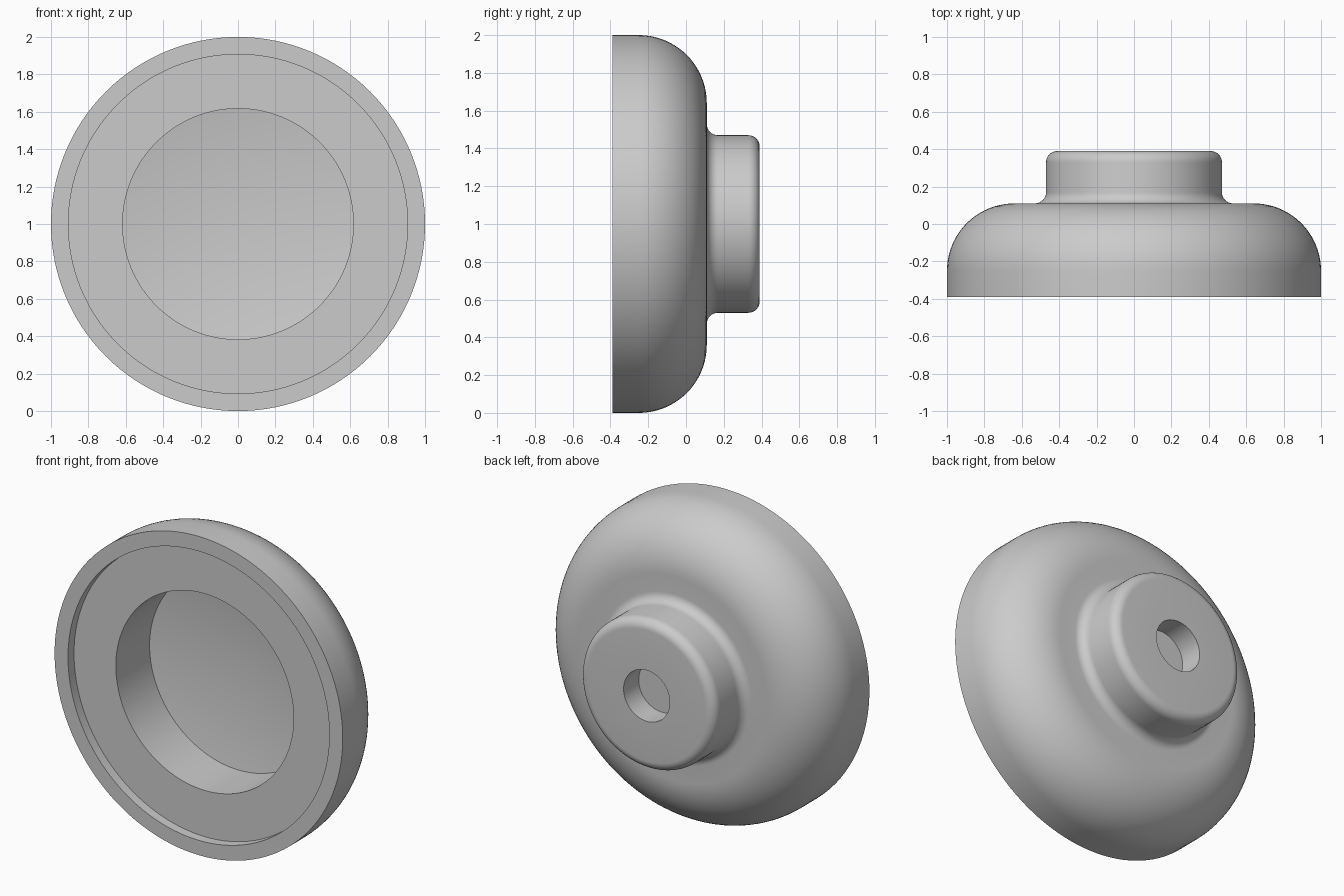
import bpy, bmesh, math
from mathutils import Vector

if "Cube" in bpy.data.objects:
    bpy.data.objects.remove(bpy.data.objects["Cube"])

SEGMENTS = 128


def arc(cr, cy, radius, start, end, steps):
    """Points (radius, y) along an arc in the turning profile, angles in degrees."""
    pts = []
    for i in range(steps + 1):
        a = math.radians(start + (end - start) * i / steps)
        pts.append((cr + radius * math.cos(a), cy + radius * math.sin(a)))
    return pts


def turn(name, profile, material):
    """Lathe a (radius, y) profile about the y axis at z = 1."""
    bm = bmesh.new()
    verts = [bm.verts.new((r, y, 1)) for r, y in profile]
    edges = [bm.edges.new(pair) for pair in zip(verts, verts[1:])]
    bmesh.ops.spin(bm, geom=verts + edges, cent=(0, 0, 1), axis=(0, 1, 0),
                   angle=math.tau, steps=SEGMENTS)
    bmesh.ops.remove_doubles(bm, verts=bm.verts, dist=0.0001)
    bmesh.ops.recalc_face_normals(bm, faces=bm.faces)
    mesh = bpy.data.meshes.new(name)
    bm.to_mesh(mesh)
    bm.free()
    mesh.materials.append(material)
    obj = bpy.data.objects.new(name, mesh)
    bpy.context.collection.objects.link(obj)
    bpy.context.view_layer.objects.active = obj
    obj.select_set(True)
    bpy.ops.object.shade_smooth_by_angle(angle=math.radians(30))
    return obj


grey = bpy.data.materials.new("plain grey")
grey.diffuse_color = (0.6, 0.6, 0.6, 1)
grey.use_nodes = True
grey.node_tree.nodes["Principled BSDF"].inputs["Base Color"].default_value = grey.diffuse_color

profile = (
    # front: conical recess floor, recess wall, shallow step, rim
    [(0, 0.10), (0.617, 0.005), (0.617, -0.33), (0.907, -0.33),
     (0.907, -0.39), (1.0, -0.39)]
    # rounded outer shoulder
    + arc(0.64, -0.25, 0.36, 0, 90, 20)
    # fillet into the boss
    + arc(0.53, 0.17, 0.06, 270, 180, 8)
    # rounded boss edge
    + arc(0.41, 0.33, 0.06, 0, 90, 8)
    # blind hole in the boss
    + [(0.16, 0.39), (0.16, 0.24), (0, 0.24)]
)
turn("flanged_knob", profile, grey)
